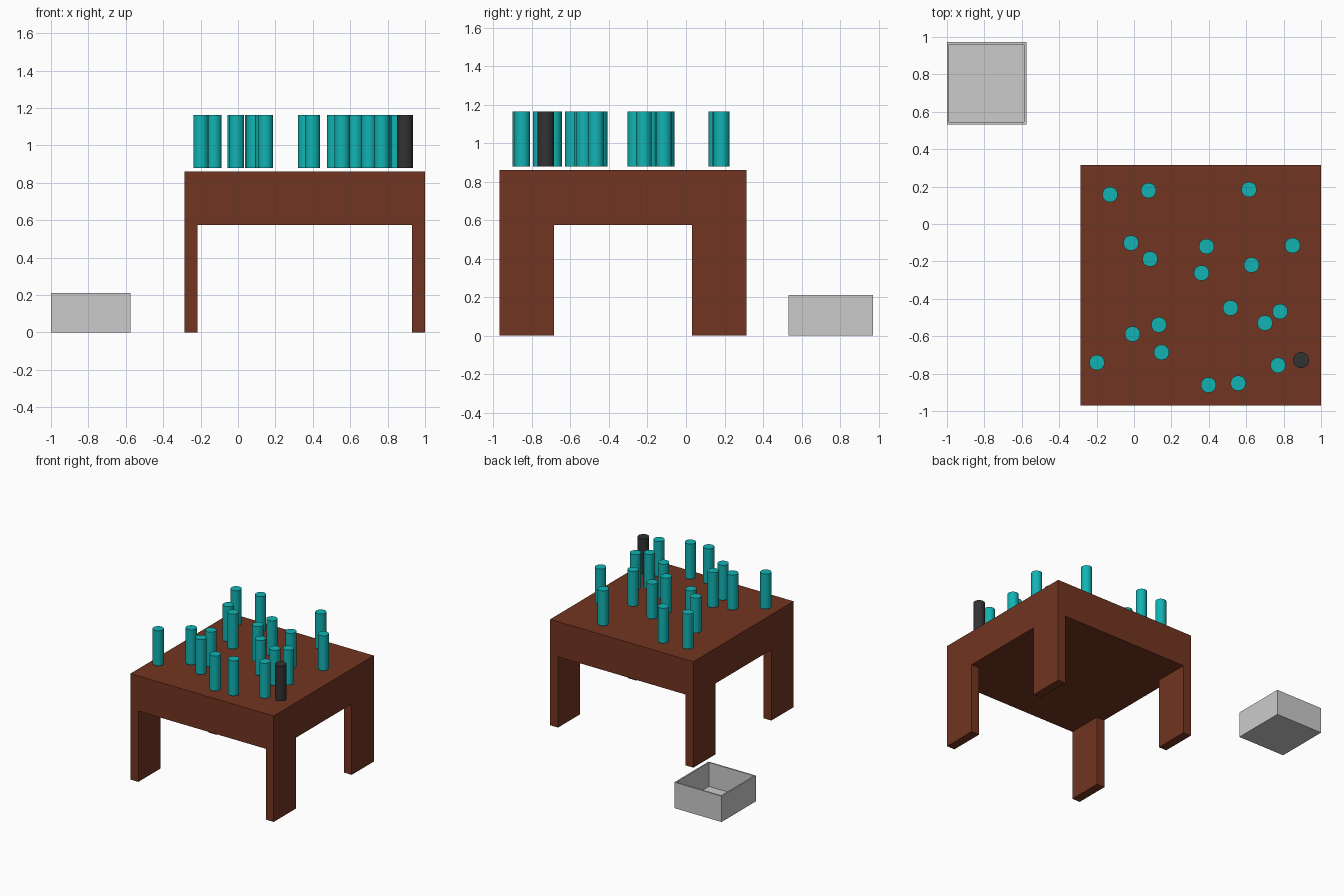
import bpy, bmesh
from mathutils import Matrix, Vector

if "Cube" in bpy.data.objects:
    bpy.data.objects.remove(bpy.data.objects["Cube"])


def material(name, rgb):
    m = bpy.data.materials.new(name)
    m.diffuse_color = (*rgb, 1)
    m.use_nodes = True
    m.node_tree.nodes["Principled BSDF"].inputs["Base Color"].default_value = m.diffuse_color
    return m


brown = material("brown wood", (0.17, 0.035, 0.015))
teal = material("teal", (0.006, 0.45, 0.45))
black = material("black", (0.032, 0.032, 0.034))


def finish(bm, name, mat=None):
    bmesh.ops.recalc_face_normals(bm, faces=bm.faces)
    mesh = bpy.data.meshes.new(name)
    bm.to_mesh(mesh)
    bm.free()
    ob = bpy.data.objects.new(name, mesh)
    bpy.context.collection.objects.link(ob)
    if mat:
        mesh.materials.append(mat)
    return ob


def box_mesh(lo, hi):
    lo, hi = Vector(lo), Vector(hi)
    bm = bmesh.new()
    bmesh.ops.create_cube(bm, size=1, matrix=Matrix.Translation((lo + hi) / 2)
                          @ Matrix.Diagonal((*(hi - lo), 1)))
    return bm


# Table: thick slab with four plank legs
X0, X1, Y0, Y1 = -0.287, 1.0, -0.97, 0.315
SLAB, TOP = 0.575, 0.86
LEG_X, LEG_Y = 0.071, 0.284
finish(box_mesh((X0, Y0, SLAB), (X1, Y1, TOP)), "table_top", brown)
for side, lx in (("left", X0), ("right", X1 - LEG_X)):
    for end, ly in (("front", Y0), ("back", Y1 - LEG_Y)):
        finish(box_mesh((lx, ly, 0), (lx + LEG_X, ly + LEG_Y, SLAB)),
               f"{end}_{side}_leg", brown)

# Open bin on the ground: rim inset, then floor pushed down
bm = box_mesh((-1.0, 0.533, 0), (-0.576, 0.972, 0.21))
top = max(bm.faces, key=lambda f: f.calc_center_median().z)
bmesh.ops.inset_region(bm, faces=[top], thickness=0.016)
floor = bmesh.ops.extrude_discrete_faces(bm, faces=[top])["faces"][0]
bmesh.ops.translate(bm, verts=floor.verts, vec=(0, 0, -0.194))
finish(bm, "bin")


# Pegs hovering just above the table
def peg(name, x, y, r, mat):
    bm = bmesh.new()
    bmesh.ops.create_cone(bm, cap_ends=True, segments=32, radius1=r, radius2=r,
                          depth=0.284, matrix=Matrix.Translation((x, y, 1.021)))
    ob = finish(bm, name, mat)
    bpy.ops.object.select_all(action='DESELECT')
    ob.select_set(True)
    bpy.context.view_layer.objects.active = ob
    bpy.ops.object.shade_smooth_by_angle()


PEGS = [(-0.128, 0.158), (0.078, 0.179), (0.615, 0.184), (-0.016, -0.102),
        (0.086, -0.187), (0.388, -0.12), (0.361, -0.262), (0.628, -0.219),
        (0.848, -0.115), (0.516, -0.449), (0.781, -0.468), (0.70, -0.529),
        (0.133, -0.539), (-0.008, -0.588), (0.147, -0.686), (-0.198, -0.741),
        (0.77, -0.755), (0.557, -0.851), (0.398, -0.861)]
for i, (x, y) in enumerate(PEGS, 1):
    peg(f"teal_peg_{i:02d}", x, y, 0.041, teal)
peg("black_peg", 0.893, -0.728, 0.043, black)
